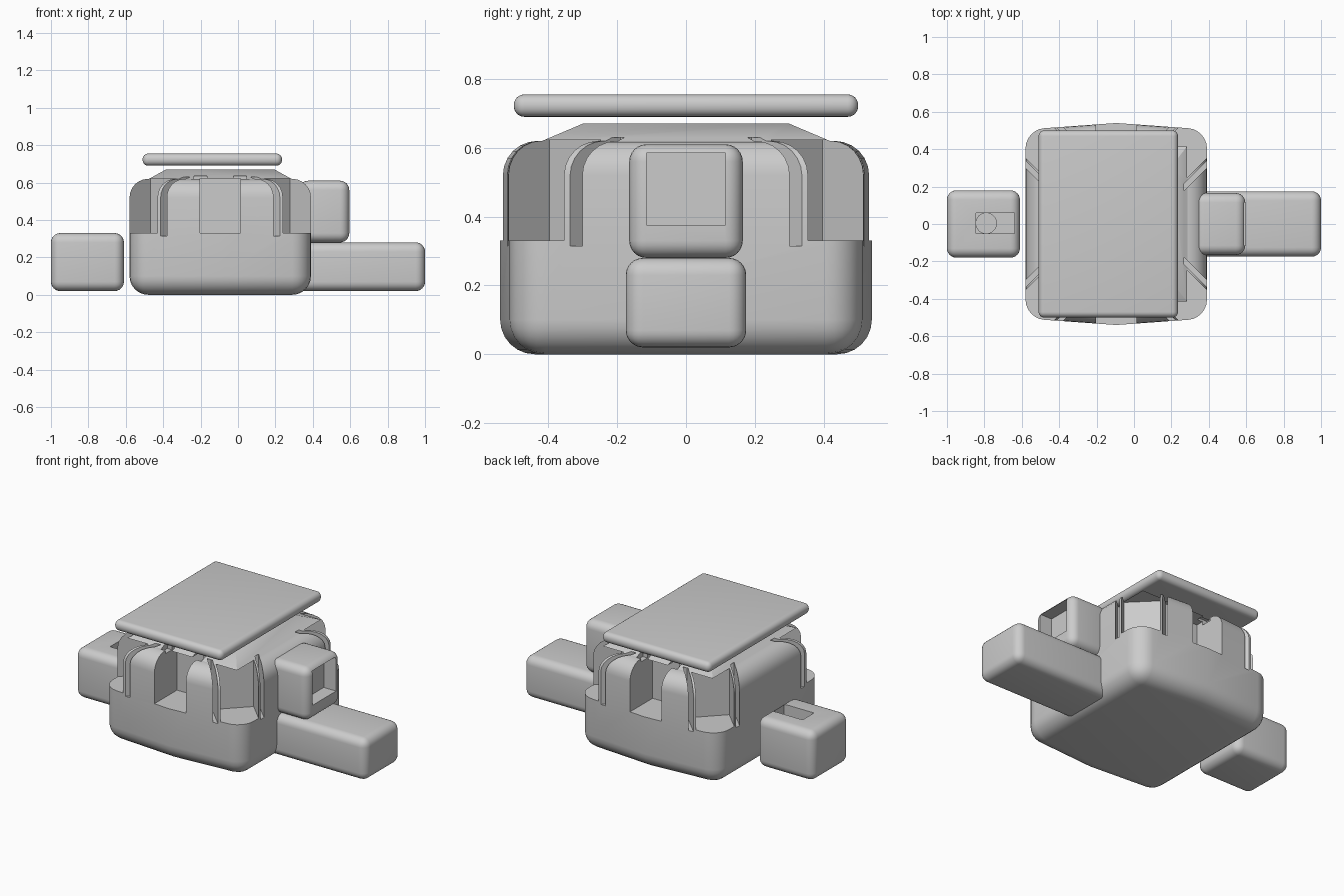
import bpy, bmesh, math
from mathutils import Matrix, Vector

old = bpy.data.objects.get("Cube")
if old:
    bpy.data.objects.remove(old, do_unlink=True)

grey = bpy.data.materials.new("plain grey")
grey.diffuse_color = (0.6, 0.6, 0.6, 1)
grey.use_nodes = True
grey.node_tree.nodes["Principled BSDF"].inputs["Base Color"].default_value = (0.6, 0.6, 0.6, 1)

CX = -0.095  # middle of the body


def prism(name, base, top, z0, z1):
    """Solid between two outlines with the same number of points."""
    bm = bmesh.new()
    low = [bm.verts.new((x, y, z0)) for x, y in base]
    high = [bm.verts.new((x, y, z1)) for x, y in top]
    bm.faces.new(low[::-1])
    bm.faces.new(high)
    n = len(low)
    for i in range(n):
        j = (i + 1) % n
        bm.faces.new((low[i], low[j], high[j], high[i]))
    mesh = bpy.data.meshes.new(name)
    bm.to_mesh(mesh)
    bm.free()
    mesh.materials.append(grey)
    ob = bpy.data.objects.new(name, mesh)
    bpy.context.collection.objects.link(ob)
    return ob


def rect(x0, x1, y0, y1):
    return [(x0, y0), (x1, y0), (x1, y1), (x0, y1)]


def box(name, x0, x1, y0, y1, z0, z1):
    r = rect(x0, x1, y0, y1)
    return prism(name, r, r, z0, z1)


def diagonal(name, sx, sy, u0, u1, v0, v1, z0, z1):
    """Box turned to a body corner: u runs outward, v runs across."""
    out = Vector((sx, sy)).normalized()
    side = Vector((-out.y, out.x))
    corner = Vector((CX + sx * 0.485, sy * 0.51))
    pts = [tuple(corner + out * u + side * v) for u, v in rect(u0, u1, v0, v1)]
    return prism(name, pts, pts, z0, z1)


def finish(ob, radius=0, cutters=(), segments=6):
    """Round the edges, carve out the cutters and shade."""
    if radius:
        b = ob.modifiers.new("round", "BEVEL")
        b.width, b.segments = radius, segments
        b.limit_method, b.angle_limit = "ANGLE", math.radians(30)
    for c in cutters:
        m = ob.modifiers.new("cut", "BOOLEAN")
        m.operation, m.solver, m.object = "DIFFERENCE", "EXACT", c
    bpy.context.view_layer.update()
    dg = bpy.context.evaluated_depsgraph_get()
    mesh = bpy.data.meshes.new_from_object(ob.evaluated_get(dg))
    ob.modifiers.clear()
    ob.data = mesh
    bpy.ops.object.select_all(action="DESELECT")
    ob.select_set(True)
    bpy.context.view_layer.objects.active = ob
    bpy.ops.object.shade_smooth_by_angle(angle=math.radians(30))


# Recesses in the body: one in each long side, one at each corner, thin slots beside them
cutters = []
for sy in (-1, 1):
    y0, y1 = sorted((sy * 0.31, sy * 0.7))
    cutters.append(box("side_cutter", CX - 0.108, CX + 0.108, y0, y1, 0.33, 0.622))
    for sx in (-1, 1):
        x = CX + sx * 0.105
        y0, y1 = sorted((sy * 0.36, sy * 0.425))
        cutters.append(box("slit_cutter", x - 0.035, x + 0.035, y0, y1, 0.6, 0.635))
        cutters.append(diagonal("corner_cutter", sx, sy, -0.27, 0.2, -0.11, 0.11, 0.33, 0.622))
        for v in (-0.135, 0.135):
            cutters.append(diagonal("slot_cutter", sx, sy, -0.33, 0.2, v - 0.0125, v + 0.0125,
                                    0.315, 0.63))

# Body with slightly bowed long sides
plan = [(CX - 0.485, -0.505), (CX, -0.54), (CX + 0.485, -0.505),
        (CX + 0.485, 0.505), (CX, 0.54), (CX - 0.485, 0.505)]
body = prism("body", plan, plan, 0, 0.62)
finish(body, 0.1, cutters)

# Sloped lid on the body
lid = prism("lid", rect(CX - 0.39, CX + 0.39, -0.43, 0.43),
            rect(CX - 0.29, CX + 0.29, -0.3, 0.3), 0.615, 0.67)
finish(lid, 0, cutters)

# Floating top panel
panel = box("top_panel", -0.51, 0.235, -0.5, 0.5, 0.69, 0.755)
finish(panel, 0.03)

# Long block and the block above it with a square recess
finish(box("long_block", 0.3, 1, -0.175, 0.175, 0.02, 0.28), 0.05)
screen = box("screen_cutter", 0.51, 0.7, -0.115, 0.115, 0.375, 0.585)
finish(box("upper_block", 0.325, 0.595, -0.165, 0.165, 0.28, 0.61), 0.05, [screen])

# Separate block with a slotted top and a round hole in the slot
slot = box("slot_cutter", -0.845, -0.64, -0.052, 0.06, 0.24, 0.4)
ring = [(-0.79 + 0.055 * math.cos(i * math.tau / 32), 0.004 + 0.055 * math.sin(i * math.tau / 32))
        for i in range(32)]
hole = prism("hole_cutter", ring, ring, 0.2, 0.3)
finish(box("side_block", -1, -0.61, -0.18, 0.18, 0.02, 0.33), 0.05, [slot, hole])

for c in cutters + [screen, slot, hole]:
    bpy.data.objects.remove(c, do_unlink=True)
